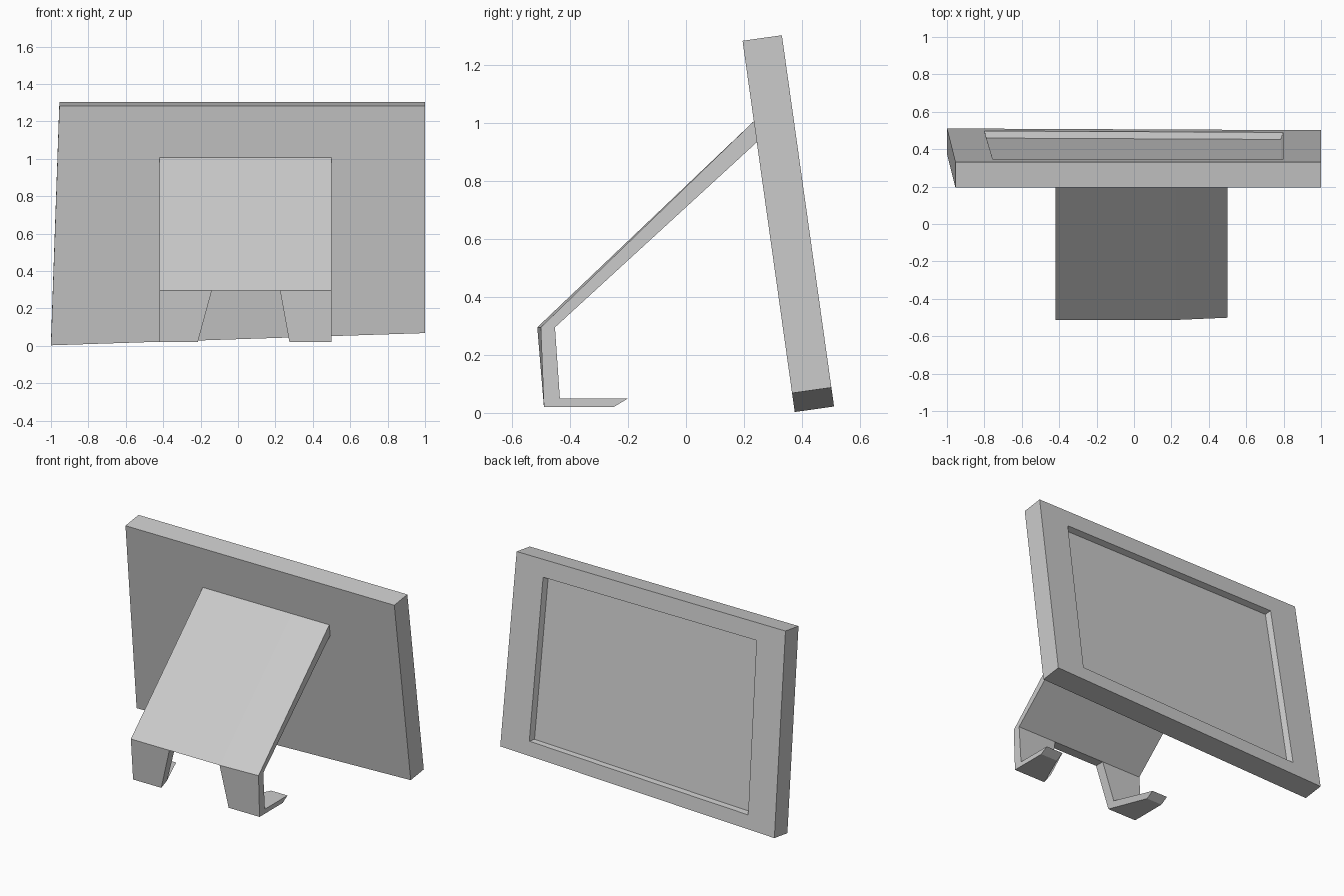
import bpy, bmesh
from math import sin, cos, radians
from mathutils import Vector

if "Cube" in bpy.data.objects:
    bpy.data.objects.remove(bpy.data.objects["Cube"])

TILT = radians(8)
BASE = Vector((0, 0.375, 0.003))       # lower front edge of the leaning panel
UP = Vector((0, -sin(TILT), cos(TILT)))
BACK = Vector((0, cos(TILT), sin(TILT)))
THICK = 0.137


def loft(name, sections):
    """Skin a closed solid through sections with equal point counts."""
    bm = bmesh.new()
    rings = [[bm.verts.new(p) for p in s] for s in sections]
    for a, b in zip(rings, rings[1:]):
        for i in range(len(a)):
            j = (i + 1) % len(a)
            bm.faces.new((a[i], a[j], b[j], b[i]))
    bm.faces.new(rings[0])
    bm.faces.new(rings[-1])
    bmesh.ops.recalc_face_normals(bm, faces=bm.faces)
    mesh = bpy.data.meshes.new(name)
    bm.to_mesh(mesh)
    bm.free()
    obj = bpy.data.objects.new(name, mesh)
    bpy.context.collection.objects.link(obj)
    return obj


def panel_ring(corners, depth):
    return [Vector((x, 0, 0)) + BASE + UP * v + BACK * depth for x, v in corners]


# Frame with a shallow picture recess in its back face
outer = [(-1, 0), (1, 0.066), (1, 1.293), (-0.955, 1.293)]
opening = [(-0.80, 0.095), (0.797, 0.15), (0.797, 1.183), (-0.755, 1.183)]
floor = [(-0.788, 0.105), (0.785, 0.157), (0.785, 1.175), (-0.745, 1.175)]
loft("picture_frame", [panel_ring(outer, 0), panel_ring(outer, THICK),
                       panel_ring(opening, THICK), panel_ring(floor, THICK - 0.037)])

# Sloping support plate
plate = [(0.235, 1.007), (-0.513, 0.295), (-0.452, 0.295), (0.246, 0.935)]
loft("support_plate",
     [[(x, y + (dy if i == 1 else 0), z) for i, (y, z) in enumerate(plate)]
      for x, dy in ((-0.42, 0), (0.225, 0), (0.50, 0.012))])

# Two legs with hooked feet that narrow toward their tips
leg = [(-0.513, 0.295), (-0.49, 0.02), (-0.25, 0.02),
       (-0.20, 0.05), (-0.435, 0.05), (-0.452, 0.295)]
for name, outer_x, dy, inner_x in (
        ("left_leg", -0.42, 0, (-0.14, -0.215, -0.31, -0.31, -0.21, -0.14)),
        ("right_leg", 0.50, 0.012, (0.225, 0.275, 0.38, 0.38, 0.27, 0.225))):
    loft(name, [[(outer_x, y + (dy if i == 0 else 0), z) for i, (y, z) in enumerate(leg)],
                [(x, y, z) for x, (y, z) in zip(inner_x, leg)]])
